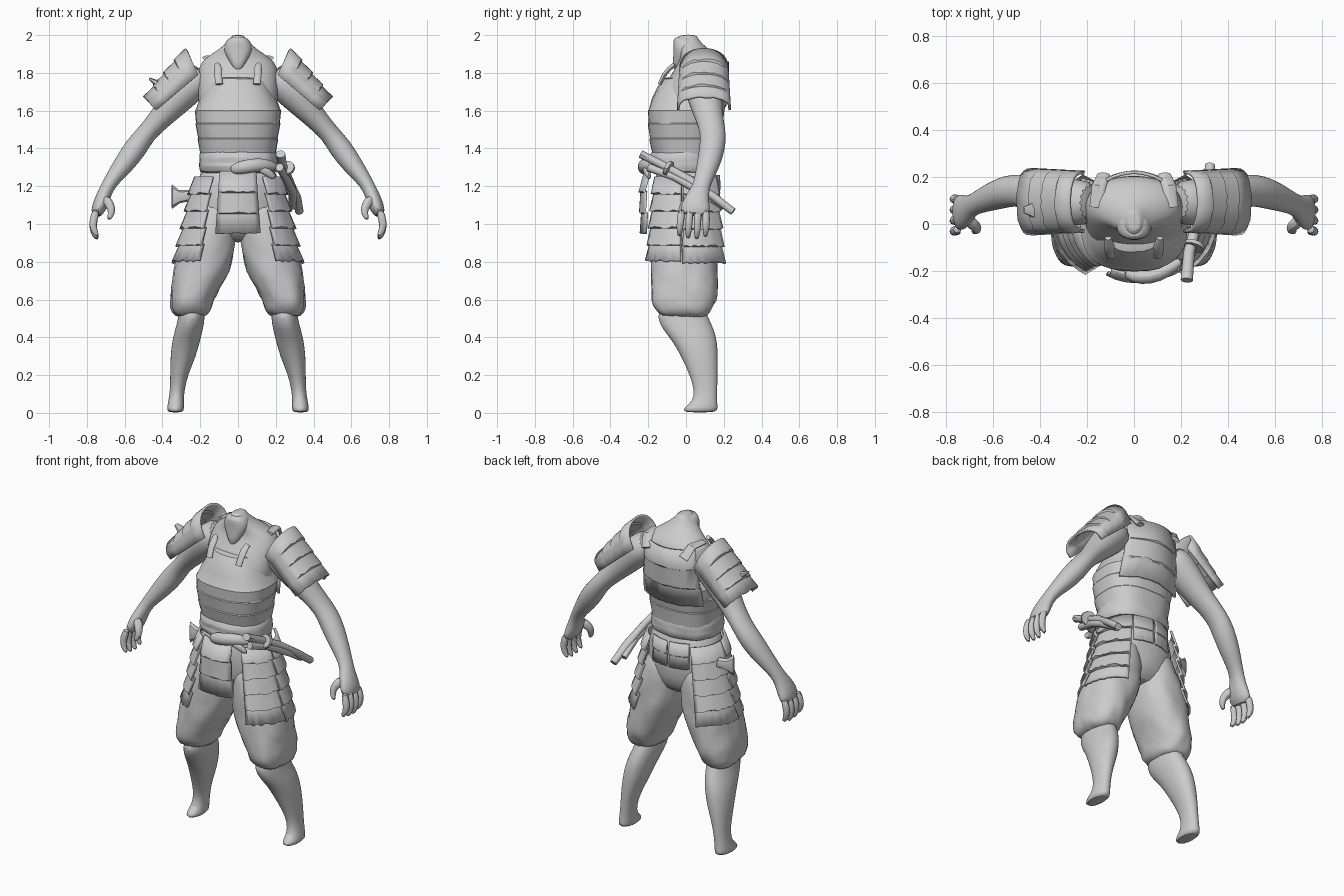
import bpy, bmesh, math, random
from mathutils import Vector

random.seed(4)
PI = math.pi


def finish(name, verts, faces, mirror=False, thick=0, subsurf=0, rough=0, angle=40):
    me = bpy.data.meshes.new(name)
    me.from_pydata(verts, [], faces)
    bm = bmesh.new()
    bm.from_mesh(me)
    bmesh.ops.recalc_face_normals(bm, faces=bm.faces)
    bm.to_mesh(me)
    bm.free()
    for p in me.polygons:
        p.use_smooth = True
    me.set_sharp_from_angle(angle=math.radians(angle))
    ob = bpy.data.objects.new(name, me)
    bpy.context.collection.objects.link(ob)
    if thick:
        m = ob.modifiers.new("thickness", 'SOLIDIFY')
        m.thickness, m.offset = thick, 0
    if subsurf:
        m = ob.modifiers.new("smooth", 'SUBSURF')
        m.levels = m.render_levels = subsurf
    if rough:  # cloth folds and worn surface
        t = bpy.data.textures.new(name + "_folds", 'CLOUDS')
        t.noise_scale = 0.09
        m = ob.modifiers.new("folds", 'DISPLACE')
        m.texture, m.strength = t, rough
    if mirror:
        m = ob.modifiers.new("mirror", 'MIRROR')
        m.use_mirror_merge = False
    return ob


def skin(rings):
    n, verts = len(rings[0]), [v for r in rings for v in r]
    faces = [(k * n + i, k * n + (i + 1) % n, (k + 1) * n + (i + 1) % n, (k + 1) * n + i)
             for k in range(len(rings) - 1) for i in range(n)]
    faces += [tuple(range(n)), tuple(range(len(verts) - n, len(verts)))]
    return verts, faces


def spow(c, e):
    return math.copysign(abs(c) ** e, c)


def stack(name, rows, n=24, e=0.85, **kw):
    """Horizontal sections: (z, centre x, half width, front y, back y)."""
    rings = []
    for z, cx, rx, y0, y1 in rows:
        rings.append([(cx + rx * spow(math.cos(a), e), (y0 + y1) / 2 + (y1 - y0) / 2 * spow(math.sin(a), e), z)
                      for a in (2 * PI * i / n for i in range(n))])
    return finish(name, *skin(rings), **kw)


def tube(name, path, n=12, **kw):
    """Swept ellipse along points: (x, y, z, radius, radius towards y)."""
    pts = [Vector(p[:3]) for p in path]
    rings = []
    for k, p in enumerate(path):
        t = (pts[min(k + 1, len(pts) - 1)] - pts[max(k - 1, 0)]).normalized()
        ref = Vector((0, 1, 0)) if abs(t.y) < 0.8 else Vector((0, 0, 1))
        v = (ref - t * ref.dot(t)).normalized()
        u = t.cross(v)
        rings.append([pts[k] + u * p[3] * math.cos(2 * PI * i / n) + v * p[4] * math.sin(2 * PI * i / n)
                      for i in range(n)])
    return finish(name, *skin(rings), **kw)


def lames(name, f, rows, nu=12, step=0.014, thick=0.014, **kw):
    """Overlapping armour rows; f(u, v, offset) gives the surface."""
    verts, vs = [], []
    for k in range(rows):
        vs += [(k / rows, 0), ((k + 0.95) / rows, 1)]
    for v, s in vs:
        for i in range(nu + 1):
            vv = v + s * random.uniform(-0.012, 0.012)
            verts.append(f(i / nu, vv, s * step))
    w = nu + 1
    faces = [(k * w + i, k * w + i + 1, (k + 1) * w + i + 1, (k + 1) * w + i)
             for k in range(len(vs) - 1) for i in range(nu)]
    return finish(name, verts, faces, thick=thick, angle=30, **kw)


def mix(a, b, t):
    return a + (b - a) * t


# Body: upper chest, trapezius and neck
stack("upper_body", [(1.50, 0, .20, -.15, .16), (1.62, 0, .21, -.16, .18), (1.72, 0, .215, -.12, .20),
                     (1.80, 0, .215, -.075, .21), (1.86, 0, .20, -.035, .20), (1.90, 0, .14, -.035, .16),
                     (1.94, 0, .08, -.05, .10), (1.98, 0, .045, -.055, .065), (2.003, 0, .028, -.03, .055)],
      e=0.95, subsurf=1)
stack("throat", [(1.81, 0, .02, -.07, 0), (1.86, 0, .045, -.07, .02), (1.92, 0, .082, -.065, .04),
                 (1.97, 0, .066, -.068, .05), (1.992, 0, .04, -.062, .04)], subsurf=1)

# Cuirass with shallow bands
stack("cuirass", [(1.33, 0, .195, -.165, .15), (1.38, 0, .20, -.18, .155), (1.45, 0, .215, -.195, .165),
                  (1.455, 0, .212, -.191, .162), (1.53, 0, .226, -.202, .175), (1.535, 0, .223, -.198, .172),
                  (1.60, 0, .228, -.20, .188), (1.605, 0, .224, -.196, .186), (1.67, 0, .20, -.178, .203),
                  (1.73, 0, .165, -.148, .215), (1.77, 0, .145, -.12, .215), (1.775, 0, .13, -.10, .20)],
      n=32, e=0.8, rough=0.012, angle=30)


def back_plate(u, v, o):
    a = mix(-1, 1, u)
    return (a * mix(.17, .205, v), .22 - .07 * a * a - .045 * v * v + o, mix(1.86, 1.5, v))


lames("back_plate", back_plate, 3, step=.006)
tube("shoulder_strap", [(.10, -.14, 1.74, .02, .01), (.105, -.115, 1.79, .02, .012), (.105, -.09, 1.82, .022, .012),
                        (.11, -.06, 1.845, .014, .012)], mirror=True)
tube("back_strap", [(.16, .07, 1.88, .03, .012), (.15, .16, 1.88, .03, .012), (.13, .21, 1.82, .03, .012)], mirror=True)

# Arms
tube("arm", [(.17, .09, 1.80, .08, .09), (.25, .09, 1.74, .098, .105), (.34, .105, 1.64, .08, .09),
             (.42, .127, 1.55, .06, .072), (.49, .145, 1.475, .052, .07), (.54, .14, 1.405, .064, .07),
             (.605, .118, 1.315, .056, .062), (.66, .095, 1.245, .042, .05), (.695, .078, 1.19, .036, .046),
             (.715, .06, 1.14, .04, .064), (.735, .05, 1.09, .04, .08), (.755, .045, 1.04, .028, .076)],
     n=16, subsurf=1, mirror=True)
for i in range(4):
    y, d = .105 - i * .042, (0.0, .012, .008, -.004)[i]
    tube("finger_%d" % (i + 1), [(.748, y, 1.08, .024, .023), (.768, y + .003 - i * .004, 1.015, .023, .021),
                                 (.768, y - i * .004, .97 - d, .021, .019), (.742, y - .003 - i * .004, .928 - d, .012, .011)],
         n=8, subsurf=1, mirror=True)
tube("thumb", [(.71, .02, 1.14, .03, .03), (.675, -.01, 1.10, .028, .027), (.665, -.025, 1.06, .021, .021),
               (.688, -.035, 1.02, .012, .012)], n=8, subsurf=1, mirror=True)


# Curved shoulder guards, top edge leaning in towards the neck
def pad(u, v, o):
    a = PI * u
    d = (mix(.15, .085, v) + o) * max(0, math.sin(a)) ** 0.6
    return (mix(.21, .435, v) + mix(.42, .68, v) * d, .095 - math.cos(a) * mix(.125, .137, v),
            mix(1.79, 1.60, v) + mix(.91, .73, v) * d)


lames("shoulder_guard", pad, 4, nu=16, step=.01, mirror=True)
tube("guard_spike", [(-.42, .06, 1.74, .02, .04), (-.47, .06, 1.77, .006, .015)], n=6)

# Pelvis, belt, knot
stack("pelvis", [(.90, 0, .11, -.09, .10), (.97, 0, .20, -.15, .15), (1.08, 0, .235, -.17, .165),
                 (1.2, 0, .22, -.17, .155), (1.34, 0, .19, -.15, .13)], subsurf=1, rough=.015)
stack("belt", [(1.265, 0, .19, -.16, .13), (1.275, 0, .205, -.185, .15), (1.31, 0, .213, -.20, .162),
               (1.325, 0, .208, -.19, .157), (1.35, 0, .21, -.20, .16), (1.385, 0, .203, -.185, .15),
               (1.39, 0, .18, -.16, .13)], subsurf=1, rough=.015)
tube("belt_knot", [(-.04, -.205, 1.285, .02, .02), (.0, -.225, 1.295, .038, .033), (.07, -.228, 1.31, .038, .033),
                   (.14, -.20, 1.315, .038, .033), (.21, -.15, 1.30, .02, .02)], n=10, subsurf=1)
tube("knot_tail", [(.10, -.215, 1.30, .02, .02), (.15, -.21, 1.28, .025, .02), (.20, -.19, 1.24, .018, .012)],
     n=8, subsurf=1)

# Baggy trousers and lower legs
stack("trouser_leg", [(1.15, .11, .10, -.14, .13), (1.02, .13, .122, -.165, .16), (.90, .157, .147, -.18, .165),
                      (.80, .182, .155, -.185, .17), (.70, .207, .14, -.19, .165), (.62, .24, .118, -.185, .165),
                      (.57, .25, .114, -.178, .152), (.53, .25, .10, -.15, .13), (.505, .25, .07, -.115, .10)],
      subsurf=1, rough=.025, mirror=True)
stack("lower_leg", [(.58, .245, .065, -.14, .09), (.50, .245, .071, -.155, .12), (.44, .26, .074, -.122, .15),
                    (.38, .275, .074, -.072, .165), (.30, .29, .068, -.026, .17), (.20, .312, .047, .02, .168),
                    (.12, .322, .038, .045, .165), (.06, .328, .041, .035, .165), (.03, .331, .045, -.01, .168),
                    (.0, .331, .045, -.022, .168)], e=.95, subsurf=1, mirror=True)


# Skirt armour: front panel, side panels, short rear panels
def front_panel(u, v, o):
    a = mix(-1, 1, u)
    return (a * mix(.095, .118, v), -.215 - .025 * min(1, v * 3) - o + .025 * a * a + .012 * v, mix(1.28, .945, v))


lames("front_panel", front_panel, 3, nu=8, step=.01)


def skirt(a0, a1, top, bottom, spread=1.0):
    def f(u, v, o):
        a = math.radians(mix(a0, a1, u))
        s = spread * v
        return ((mix(.225, .33, s) + o) * math.cos(a), (mix(.20, .247, s) + o) * math.sin(a), mix(top, bottom, v))
    return f


lames("side_panel_front", skirt(-54, -6, 1.25, .80), 5, step=.016, mirror=True)
lames("side_panel_back", skirt(-4, 52, 1.25, .79), 5, step=.016, mirror=True)
lames("rear_panel", skirt(57, 88, 1.26, 1.10, 0), 2, step=.004, thick=.01, mirror=True).location.y = -.025

# Sheathed blades on one hip, pouch on the other
tube("long_hilt", [(.225, -.24, 1.37, .026, .022), (.235, -.12, 1.31, .024, .022), (.27, .02, 1.235, .022, .022),
                   (.31, .15, 1.14, .025, .022), (.325, .25, 1.065, .022, .02)], n=10)
tube("short_hilt", [(.22, -.20, 1.30, .022, .022), (.25, -.06, 1.25, .022, .022), (.29, .08, 1.17, .024, .022),
                    (.29, .20, 1.09, .02, .018)], n=10)
tube("hip_guard", [(.255, -.10, 1.30, .045, .04), (.26, -.085, 1.292, .045, .04)], n=10)
tube("hip_pouch", [(-.26, .05, 1.15, .03, .03), (-.31, .04, 1.145, .035, .025), (-.35, .03, 1.145, .065, .012)], n=8)
